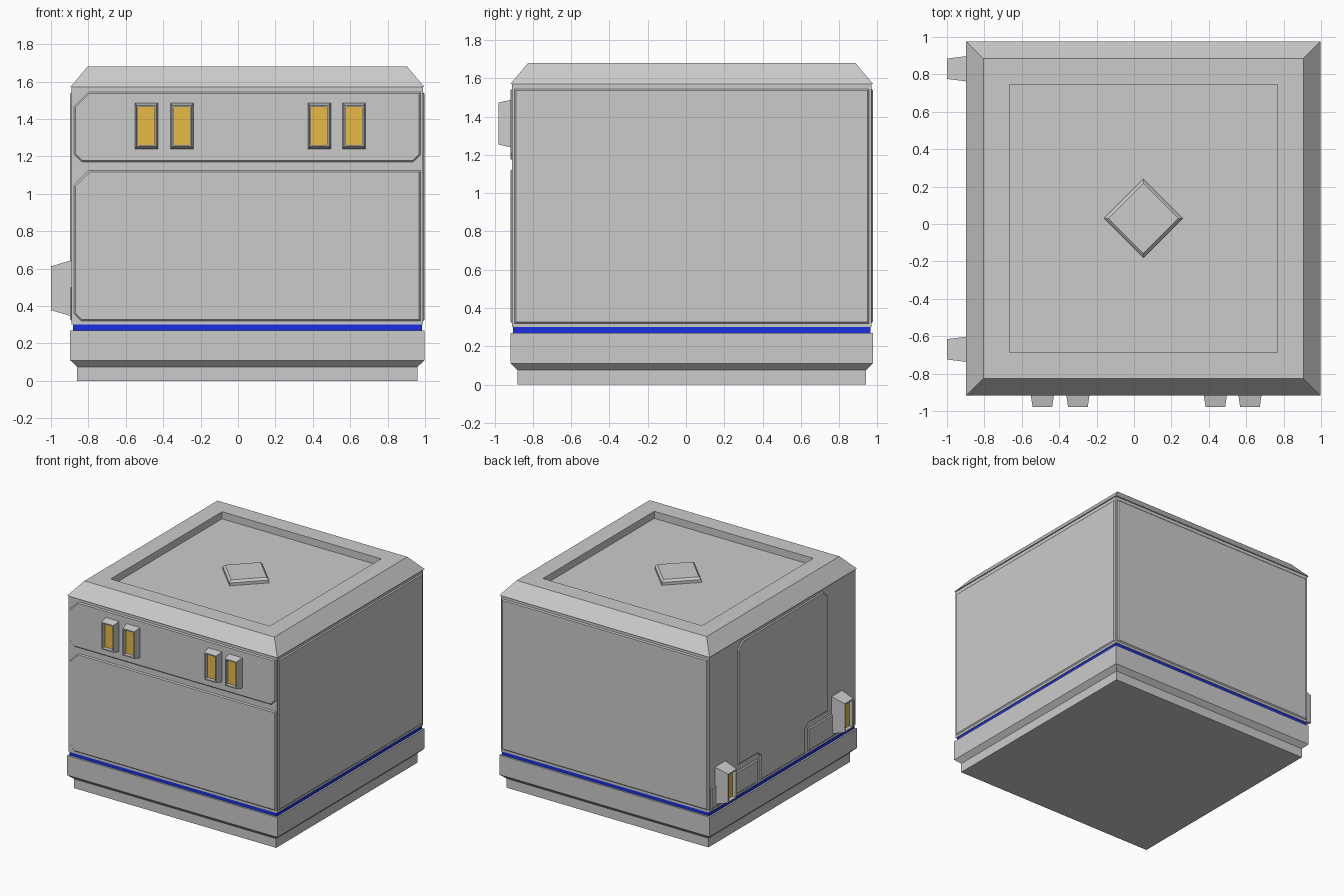
import bpy, bmesh
from math import radians
from mathutils import Matrix, Vector

if "Cube" in bpy.data.objects:
    bpy.data.objects.remove(bpy.data.objects["Cube"])

CX, CY = 0.05, 0.03          # centre of the square body
WALL = 0.939                 # half width of the bare wall
SIDES = {"front": 0, "right": 90, "back": 180, "left": 270}


def material(name, color):
    m = bpy.data.materials.new(name)
    m.diffuse_color = color
    m.use_nodes = True
    m.node_tree.nodes["Principled BSDF"].inputs["Base Color"].default_value = m.diffuse_color
    return m


GREY = material("grey", (0.6, 0.6, 0.6, 1))
BLUE = material("blue", (0.01, 0.03, 0.75, 1))
AMBER = material("amber", (0.8, 0.5, 0.06, 1))


def finish(bm, name, mats):
    bmesh.ops.recalc_face_normals(bm, faces=bm.faces) if name.startswith("body") else None
    me = bpy.data.meshes.new(name)
    bm.to_mesh(me)
    bm.free()
    for m in mats:
        me.materials.append(m)
    ob = bpy.data.objects.new(name, me)
    bpy.context.collection.objects.link(ob)
    return ob


def on_side(side, u, v, d):
    """Wall coordinates (right, up, outward) to world."""
    p = Matrix.Rotation(radians(SIDES[side]), 3, 'Z') @ Vector((u, -d, v))
    return p + Vector((CX, CY, 0))


def loft(name, rings, mats, cap_bottom=True):
    """Skin equal-length rings, cap the ends; the last cap takes the last material."""
    bm = bmesh.new()
    vs = [[bm.verts.new(p) for p in r] for r in rings]
    n = len(rings[0])
    for a, b in zip(vs, vs[1:]):
        for i in range(n):
            j = (i + 1) % n
            bm.faces.new((a[i], a[j], b[j], b[i]))
    if cap_bottom:
        bm.faces.new(vs[0][::-1])
    bm.faces.new(vs[-1]).material_index = len(mats) - 1
    return finish(bm, name, mats)


def square_stack(name, steps, mat=GREY):
    return loft(name, [[(CX + sx * h, CY + sy * h, z)
                        for sx, sy in ((-1, -1), (1, -1), (1, 1), (-1, 1))]
                       for h, z in steps], [mat])


def panel(name, side, pts):
    """Thin raised wall plate with a bevelled edge."""
    bm = bmesh.new()
    f = bm.faces.new([bm.verts.new(on_side(side, u, v, WALL - 0.001)) for u, v in pts])
    f.normal_update()
    bmesh.ops.inset_individual(bm, faces=[f], thickness=0.009, depth=0.009,
                               use_even_offset=True)
    return finish(bm, name, [GREY])


def lamp(name, side, u, v, w, h, tu, tv, depth):
    """Tapered housing with a sunken amber pane."""
    steps = [(w, h, 0), (w - tu, h - tv, depth),
             (w - tu - .018, h - tv - .018, depth), (w - tu - .018, h - tv - .018, depth - .03)]
    return loft(name, [[on_side(side, u + sx * a / 2, v + sy * b / 2, WALL + d)
                        for sx, sy in ((-1, -1), (1, -1), (1, 1), (-1, 1))]
                       for a, b, d in steps], [GREY, AMBER])


# Base plinth, glowing strip, main walls and lid with sunken top
square_stack("base", [(.91, 0), (.91, .075), (.947, .11), (.947, .27)])
square_stack("light_strip", [(.933, .27), (.933, .30)], BLUE)
square_stack("walls", [(WALL, .30), (WALL, 1.57)])
square_stack("lid", [(.947, 1.57), (.855, 1.68), (.716, 1.68), (.716, 1.622)])

# Diamond plate on the lid
loft("diamond_plate", [[(CX + dx * r, CY + dy * r, z)
                        for dx, dy in ((-1, 0), (0, -1), (1, 0), (0, 1))]
                       for r, z in ((.21, 1.622), (.21, 1.645), (.188, 1.662))], [GREY])

# Wall panels
E, B, T = .928, .318, 1.545
panel("front_upper_panel", "front", [(-E, 1.21), (-E + .04, 1.17), (E - .04, 1.17), (E, 1.21),
                                     (E, T), (-E + .08, T), (-E, T - .08)])
panel("front_lower_panel", "front", [(-E, B + .04), (-E + .04, B), (E, B), (E, 1.125),
                                     (-E + .08, 1.125), (-E, 1.045)])
for s in ("right", "back"):
    panel(s + "_panel", s, [(-E, B), (E, B), (E, T), (-E, T)])
half = [(.29, B), (.29, .52), (.33, .55), (.58, .55), (.58, T - .06), (.52, T)]
panel("left_main_panel", "left", half + [(-u, v) for u, v in reversed(half)])
for k in (-1, 1):
    a, b = sorted((k * .32, k * E))
    panel("left_corner_panel", "left", [(a, B), (b, B), (b, .505), (a, .505)])

# Lamps
for x in (-.49, -.30, .435, .62):
    lamp("front_lamp", "front", x - CX, 1.363, .125, .25, .02, .03, .07)
for y in (.83, -.67):
    lamp("left_lamp", "left", -(y - CY), .495, .137, .30, .028, .065, .11)
